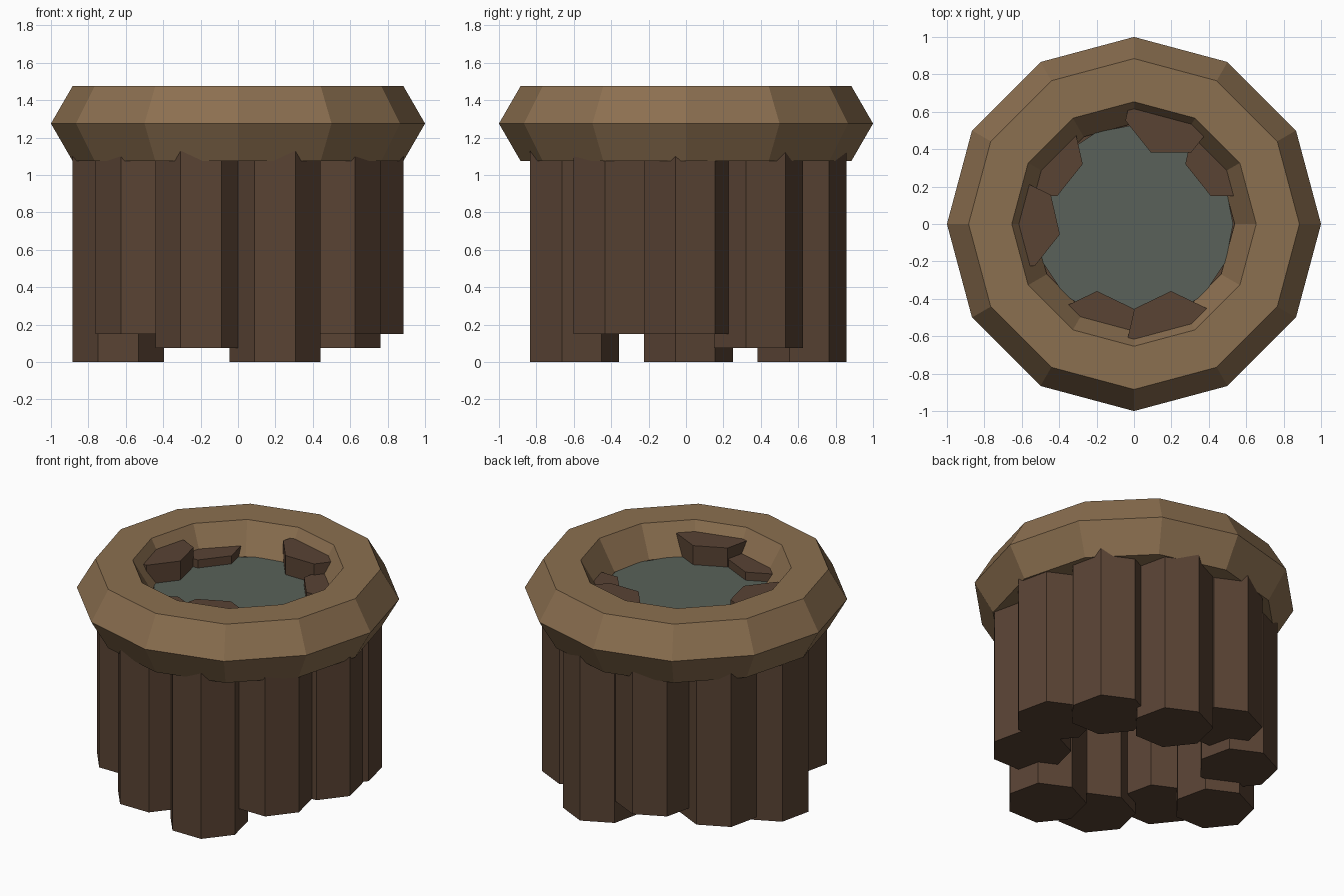
import bpy, bmesh, math
from mathutils import Matrix

if "Cube" in bpy.data.objects:
    bpy.data.objects.remove(bpy.data.objects["Cube"])


def material(name, rgb):
    mat = bpy.data.materials.new(name)
    mat.diffuse_color = (*rgb, 1)
    mat.use_nodes = True
    mat.node_tree.nodes["Principled BSDF"].inputs["Base Color"].default_value = mat.diffuse_color
    return mat


def make_object(name, bm, mat):
    bmesh.ops.recalc_face_normals(bm, faces=bm.faces)
    mesh = bpy.data.meshes.new(name)
    bm.to_mesh(mesh)
    bm.free()
    mesh.materials.append(mat)
    obj = bpy.data.objects.new(name, mesh)
    bpy.context.collection.objects.link(obj)
    return obj


rim_mat = material("rim_wood", (0.26, 0.16, 0.08))
log_mat = material("log_wood", (0.10, 0.056, 0.034))
water_mat = material("water", (0.10, 0.12, 0.10))

# Rim: 12-sided ring with a hexagonal section
MAJOR, MINOR, RIM_Z = 0.769, 0.231, 1.275
bm = bmesh.new()
rings = []
for i in range(12):
    a = math.tau * i / 12
    ring = []
    for j in range(6):
        b = math.tau * j / 6
        r = MAJOR + MINOR * math.cos(b)
        ring.append(bm.verts.new((r * math.cos(a), r * math.sin(a),
                                  RIM_Z + MINOR * math.sin(b))))
    rings.append(ring)
for i in range(12):
    p, q = rings[i], rings[(i + 1) % 12]
    for j in range(6):
        k = (j + 1) % 6
        bm.faces.new((p[j], q[j], q[k], p[k]))
make_object("rim", bm, rim_mat)

# Logs: ten seven-sided posts in a circle, three alternating lengths
LOG_CIRCLE, LOG_RADIUS, LOG_MID = 0.64, 0.25, 0.705
for i in range(10):
    a = math.tau * i / 10
    length = 1.11 + 0.15 * (i % 3)
    bm = bmesh.new()
    bmesh.ops.create_cone(bm, cap_ends=True, segments=7, radius1=LOG_RADIUS,
                          radius2=LOG_RADIUS, depth=length)
    # one corner of every log points to +y
    top = max(bm.verts, key=lambda v: v.co.z)
    turn = math.pi / 2 - math.atan2(top.co.y, top.co.x)
    bmesh.ops.rotate(bm, verts=bm.verts, matrix=Matrix.Rotation(turn, 3, 'Z'))
    log = make_object(f"log_{i + 1}", bm, log_mat)
    log.location = (LOG_CIRCLE * math.cos(a), LOG_CIRCLE * math.sin(a), LOG_MID)

# Water surface inside the rim
bm = bmesh.new()
bmesh.ops.create_circle(bm, cap_ends=True, segments=16, radius=0.53)
water = make_object("water", bm, water_mat)
water.location.z = 1.28
